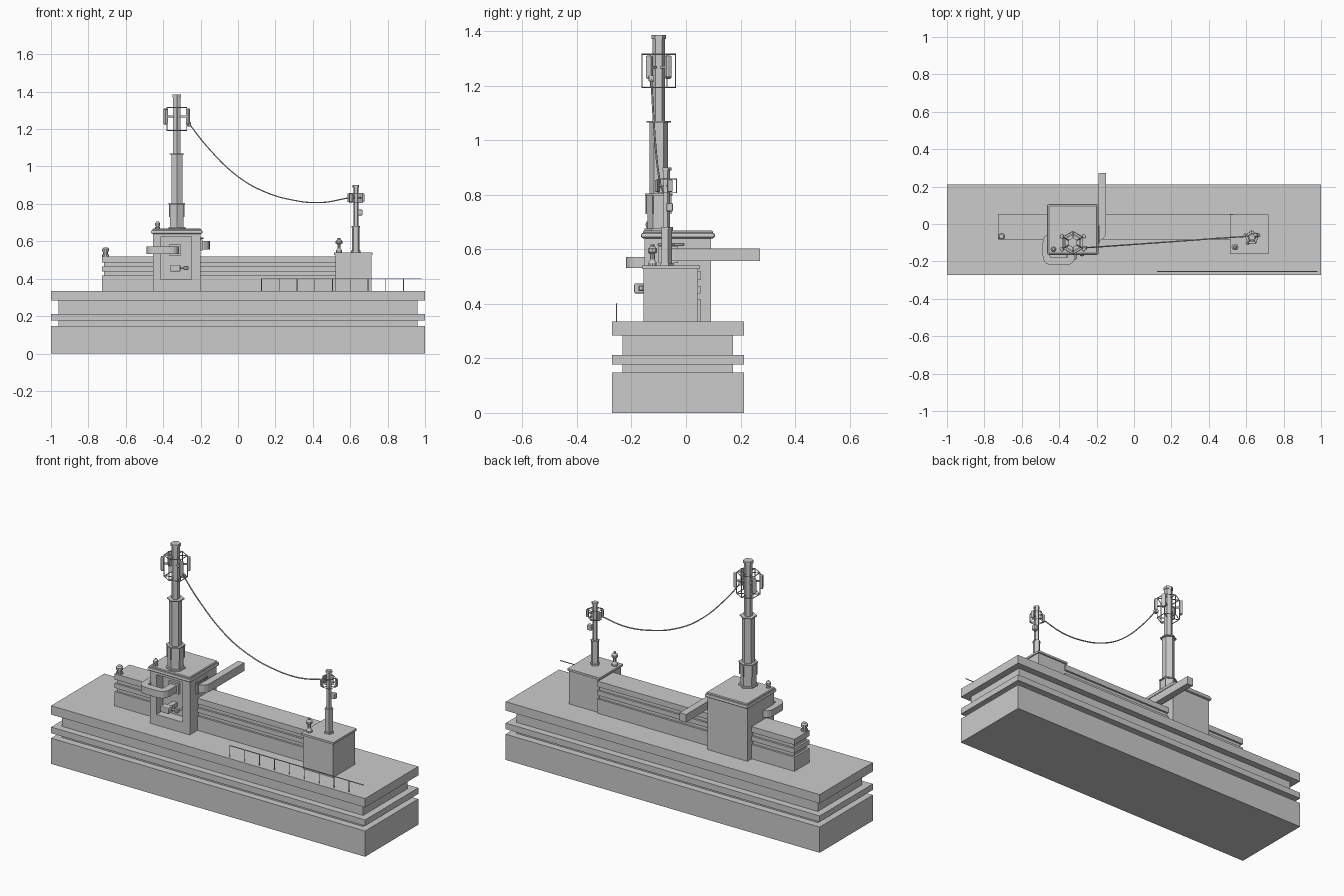
import bpy, bmesh, math
from mathutils import Vector

if "Cube" in bpy.data.objects:
    bpy.data.objects.remove(bpy.data.objects["Cube"])


def finish(name, bm):
    bmesh.ops.recalc_face_normals(bm, faces=bm.faces)
    me = bpy.data.meshes.new(name)
    bm.to_mesh(me)
    bm.free()
    ob = bpy.data.objects.new(name, me)
    bpy.context.collection.objects.link(ob)
    return ob


def box(name, x0, x1, y0, y1, z0, z1, bevel=0, seg=2):
    bm = bmesh.new()
    bmesh.ops.create_cube(bm, size=1)
    for v in bm.verts:
        v.co = Vector(((x0 + x1) / 2 + v.co.x * (x1 - x0),
                       (y0 + y1) / 2 + v.co.y * (y1 - y0),
                       (z0 + z1) / 2 + v.co.z * (z1 - z0)))
    ob = finish(name, bm)
    if bevel:
        m = ob.modifiers.new("bevel", 'BEVEL')
        m.width, m.segments = bevel, seg
    return ob


def lathe(name, center, profile, sides, turn=0.0):
    """Stack of rings from (radius, z) pairs, closed at both ends."""
    bm = bmesh.new()
    rings = []
    for r, z in profile:
        rings.append([bm.verts.new((center[0] + r * math.cos(turn + 2 * math.pi * i / sides),
                                    center[1] + r * math.sin(turn + 2 * math.pi * i / sides), z))
                      for i in range(sides)])
    for a, b in zip(rings, rings[1:]):
        for i in range(sides):
            j = (i + 1) % sides
            bm.faces.new((a[i], a[j], b[j], b[i]))
    bm.faces.new(rings[0])
    bm.faces.new(rings[-1])
    return finish(name, bm)


def tube(name, points, r, cyclic=False, smooth=False):
    cu = bpy.data.curves.new(name, 'CURVE')
    cu.dimensions = '3D'
    cu.bevel_depth, cu.bevel_resolution, cu.use_fill_caps = r, 1, True
    cu.resolution_u = 6
    sp = cu.splines.new('BEZIER' if smooth else 'POLY')
    pts = sp.bezier_points if smooth else sp.points
    pts.add(len(points) - 1)
    for p, co in zip(pts, points):
        if smooth:
            p.co = co
            p.handle_left_type = p.handle_right_type = 'AUTO'
        else:
            p.co = (*co, 1)
    sp.use_cyclic_u = cyclic
    ob = bpy.data.objects.new(name, cu)
    bpy.context.collection.objects.link(ob)
    return ob


def duct(name, path, w, z0, z1, radius=0.03):
    """Rectangular duct swept along a flat path with rounded corners."""
    p = [Vector(q) for q in path]
    pts = [p[0]]
    for a, b, c in zip(p, p[1:], p[2:]):
        s, e = b + (a - b).normalized() * radius, b + (c - b).normalized() * radius
        pts += [s * (1 - t) ** 2 + b * 2 * t * (1 - t) + e * t * t for t in (0, .25, .5, .75, 1)]
    pts.append(p[-1])
    bm = bmesh.new()
    rings = []
    for i, q in enumerate(pts):
        d = (pts[min(i + 1, len(pts) - 1)] - pts[max(i - 1, 0)]).normalized()
        n = Vector((-d.y, d.x)) * w / 2
        rings.append([bm.verts.new((*(q + n * s), z)) for s, z in
                      ((-1, z0), (1, z0), (1, z1), (-1, z1))])
    for a, b in zip(rings, rings[1:]):
        for i in range(4):
            j = (i + 1) % 4
            bm.faces.new((a[i], a[j], b[j], b[i]))
    bm.faces.new(rings[0])
    bm.faces.new(rings[-1])
    return finish(name, bm)


# Building base: alternating full and recessed layers
for i, (z0, z1, inset) in enumerate(((0, .148, 0), (.148, .177, .04), (.177, .212, 0),
                                     (.212, .284, .04), (.284, .335, 0))):
    box(f"base_layer_{i}", -1 + inset, 1 - inset, -.272 + inset, .212 - inset, z0, z1)

# Long rooftop wall with grooves
for i, (z0, z1, inset) in enumerate(((.335, .417, 0), (.417, .438, .011), (.438, .465, 0),
                                     (.465, .487, .011), (.487, .52, 0))):
    box(f"roof_wall_layer_{i}", -.728 + inset, .53, -.083 + inset, .053 - inset, z0, z1)

# Right block with thin lid
box("right_block", .522, .714, -.155, .044, .335, .528)
box("right_block_lid", .514, .72, -.161, .052, .528, .54)

# Tower with front alcove
tower = box("tower_body", -.455, -.2, -.153, .092, .335, .645)
cutter = box("alcove_cutter", -.412, -.248, -.3, -.095, .396, .625)
cutter.hide_render = True
cutter.hide_viewport = True
m = tower.modifiers.new("alcove", 'BOOLEAN')
m.object, m.operation, m.solver = cutter, 'DIFFERENCE', 'EXACT'
box("tower_cap", -.464, -.19, -.165, .106, .64, .66, .008)
box("tower_cap_top", -.458, -.197, -.158, .099, .65, .668, .004, 1)

# Ducts
duct("left_duct", [(-.335, -.095), (-.335, -.2), (-.468, -.2), (-.468, -.07), (-.44, -.07)],
     .04, .532, .572)
box("duct_flange", -.368, -.304, -.108, -.095, .523, .583)
duct("right_duct", [(-.21, -.07), (-.17, -.07), (-.17, .272)], .04, .556, .602)
box("right_duct_flange", -.2, -.19, -.1, -.03, .55, .61)
tube("side_handle", [(-.2, -.1, .617), (-.187, -.1, .617), (-.187, -.01, .617), (-.2, -.01, .617)], .004)

# Alcove meter with side pipe and valve
box("alcove_meter", -.362, -.308, -.19, -.15, .438, .474, .005)
box("meter_bracket", -.35, -.32, -.15, -.095, .445, .468)
tube("meter_pipe", [(-.31, -.16, .457), (-.27, -.16, .457), (-.27, -.095, .457)], .006)
lathe("meter_valve", (-.278, -.16), [(.01, .446), (.014, .45), (.014, .464), (.01, .468)], 8)


def cage(name, c, r, z0, z1, n, turn, wire):
    ang = [turn + 2 * math.pi * i / n for i in range(n)]
    at = lambda a, z, k=r: (c[0] + k * math.cos(a), c[1] + k * math.sin(a), z)
    for z, tag in ((z0, "lower"), (z1, "upper")):
        tube(f"{name}_{tag}_ring", [at(a, z) for a in ang], wire, True)
    for i, a in enumerate(ang):
        tube(f"{name}_post_{i}", [at(a, z0), at(a, z1)], wire)
        for z in (z0, z1):
            tube(f"{name}_spoke_{i}", [at(a, z, .01), at(a, z)], wire)


def panel(name, c, angle, r, w, depth, z0, z1):
    ob = box(name, r, r + depth, -w / 2, w / 2, z0, z1, min(w, depth) * .3)
    ob.location = (c[0], c[1], 0)
    ob.rotation_euler.z = math.radians(angle)
    return ob


# Tall hexagonal mast with collars
tall = (-.327, -.1)
lathe("tall_mast", tall, [(.042, .66), (.042, .797), (.051, .797), (.051, .804), (.034, .804),
                          (.034, 1.064), (.045, 1.064), (.045, 1.07), (.023, 1.07), (.023, 1.37),
                          (.027, 1.37), (.027, 1.386)], 6, math.pi / 6)
lathe("tall_mast_foot", tall, [(.052, .665), (.052, .676)], 6, math.pi / 6)
for i in range(6):
    a = math.pi / 6 + i * math.pi / 3
    x, y = tall[0] + .045 * math.cos(a), tall[1] + .045 * math.sin(a)
    tube(f"mast_rib_{i}", [(x, y, .73), (x, y, .8)], .003)
cage("tall_cage", tall, .061, 1.193, 1.315, 6, math.pi / 6, .0025)
for i, (ang, z0, z1) in enumerate(((-30, 1.225, 1.31), (30, 1.23, 1.31), (150, 1.225, 1.31), (210, 1.225, 1.305))):
    panel(f"tall_antenna_{i}", tall, ang, .06, .024, .018, z0, z1)
    panel(f"tall_antenna_arm_{i}", tall, ang, .015, .008, .05, 1.262, 1.272)
box("cable_junction", -.272, -.252, -.137, -.117, 1.215, 1.237, .003)

# Short pentagonal mast
short = (.63, -.072)
lathe("short_mast", short, [(.026, .54), (.026, .55), (.021, .55), (.021, .675), (.024, .675),
                            (.024, .682), (.014, .682), (.014, .888), (.018, .888), (.018, .9)],
      5, math.pi / 2)
cage("short_cage", short, .037, .807, .857, 5, math.pi / 2, .002)
for i, ang in enumerate((18, 162, 234)):
    panel(f"short_antenna_{i}", short, ang, .034, .02, .012, .81, .855)
    panel(f"short_antenna_arm_{i}", short, ang, .01, .006, .03, .83, .836)
box("short_mast_box", .638, .666, -.072, -.048, .738, .77, .005)

# Sagging cable between masts
tube("hanging_cable", [(-.262, -.127, 1.23), (-.17, -.121, 1.112), (0, -.109, .946), (.14, -.099, .866),
                       (.28, -.089, .823), (.44, -.077, .807), (.59, -.067, .832)], .0035, smooth=True)

# Railing along the front edge
tube("railing_top", [(.125, -.254, .4), (.98, -.254, .4)], .0025)
for i in range(9):
    x = .125 + i * .095
    tube(f"railing_post_{i}", [(x, -.254, .33), (x, -.254, .4)], .002)

# Small roof vents
vents = (("wall_vent", (-.708, -.066), [(.018, .52), (.018, .53), (.013, .53), (.013, .545),
                                        (.019, .545), (.019, .558), (.012, .566)]),
         ("tower_vent", (-.43, -.135), [(.013, .665), (.013, .675), (.009, .677), (.014, .688),
                                        (.013, .697), (.006, .706)]),
         ("block_vent", (.54, -.123), [(.016, .54), (.016, .55), (.009, .562), (.009, .582),
                                       (.018, .59), (.018, .602), (.008, .61), (.007, .618)]))
for name, c, prof in vents:
    lathe(name, c, prof, 10)
